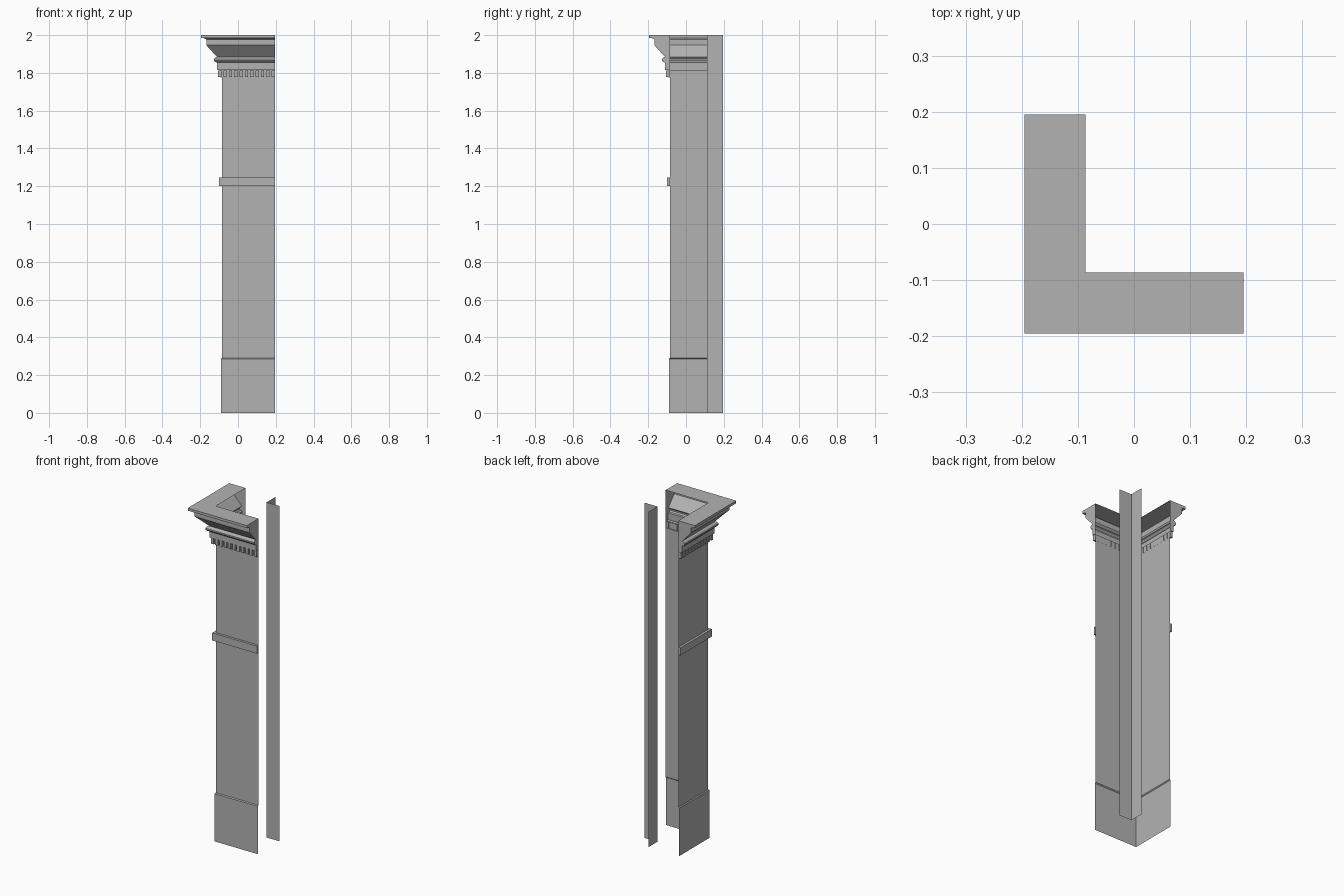
import bpy, bmesh

cube = bpy.data.objects.get("Cube")
if cube:
    bpy.data.objects.remove(cube)

END = 0.195      # where both wings stop
WALL = 0.086     # distance of the shaft faces from the axes

grey = bpy.data.materials.new("stone_grey")
grey.use_nodes = True
colour = (0.45, 0.45, 0.45, 1)
grey.diffuse_color = colour
grey.node_tree.nodes["Principled BSDF"].inputs["Base Color"].default_value = colour


def finish(name, bm):
    mesh = bpy.data.meshes.new(name)
    bm.to_mesh(mesh)
    bm.free()
    mesh.materials.append(grey)
    obj = bpy.data.objects.new(name, mesh)
    bpy.context.collection.objects.link(obj)
    return obj


def corner_sweep(name, profile, caps=False):
    """Sweep an (offset, height) profile, listed bottom to top, round the mitred corner."""
    bm = bmesh.new()
    rows = [[bm.verts.new(p) for p in ((-o, END, z), (-o, -o, z), (END, -o, z))]
            for o, z in profile]
    for low, high in zip(rows, rows[1:]):
        for i in range(2):
            bm.faces.new((low[i], low[i + 1], high[i + 1], high[i]))
    if caps:
        bm.faces.new([r[0] for r in reversed(rows)])
        bm.faces.new([r[2] for r in rows])
    return finish(name, bm)


def add_box(bm, low, high):
    verts = bmesh.ops.create_cube(bm, size=1)["verts"]
    for v in verts:
        for k in range(3):
            v.co[k] = low[k] if v.co[k] < 0 else high[k]


# Plinth and shaft, open at the back
corner_sweep("plinth", [(0.091, 0), (0.091, 0.285), (WALL, 0.29)])
corner_sweep("shaft", [(WALL, 0.29), (WALL, 1.775)])

# Neck band
corner_sweep("neck_band", [(WALL, 1.2), (0.1, 1.2), (0.1, 1.245), (WALL, 1.245)], True)

# Hollow moulded capital with closed ends
corner_sweep("capital", [
    (WALL, 1.775), (0.092, 1.775), (0.092, 1.815), (0.11, 1.815), (0.11, 1.855),
    (0.121, 1.857), (0.127, 1.865), (0.127, 1.873), (0.121, 1.881), (0.112, 1.885),
    (0.168, 1.947), (0.168, 1.978), (0.178, 1.983), (0.195, 1.985), (0.195, 2.0),
    (WALL, 2.0)], True)

# Dentil rows on both wings
bm = bmesh.new()
count, width, front = 11, 0.017, 0.105
pitch = (END + front - width) / (count - 1)
for i in range(count):
    a = -front + i * pitch
    add_box(bm, (a, -front, 1.778), (a + width, -0.09, 1.812))
    if i:
        add_box(bm, (-front, a, 1.778), (-0.09, a + width, 1.812))
finish("dentils", bm)

# Free-standing inner corner strip
bm = bmesh.new()
path = [(0.111, END), (0.111, 0.111), (END, 0.111)]
low, high = [[bm.verts.new((x, y, z)) for x, y in path] for z in (0, 2)]
for i in range(2):
    bm.faces.new((low[i], low[i + 1], high[i + 1], high[i]))
finish("inner_corner_strip", bm)
